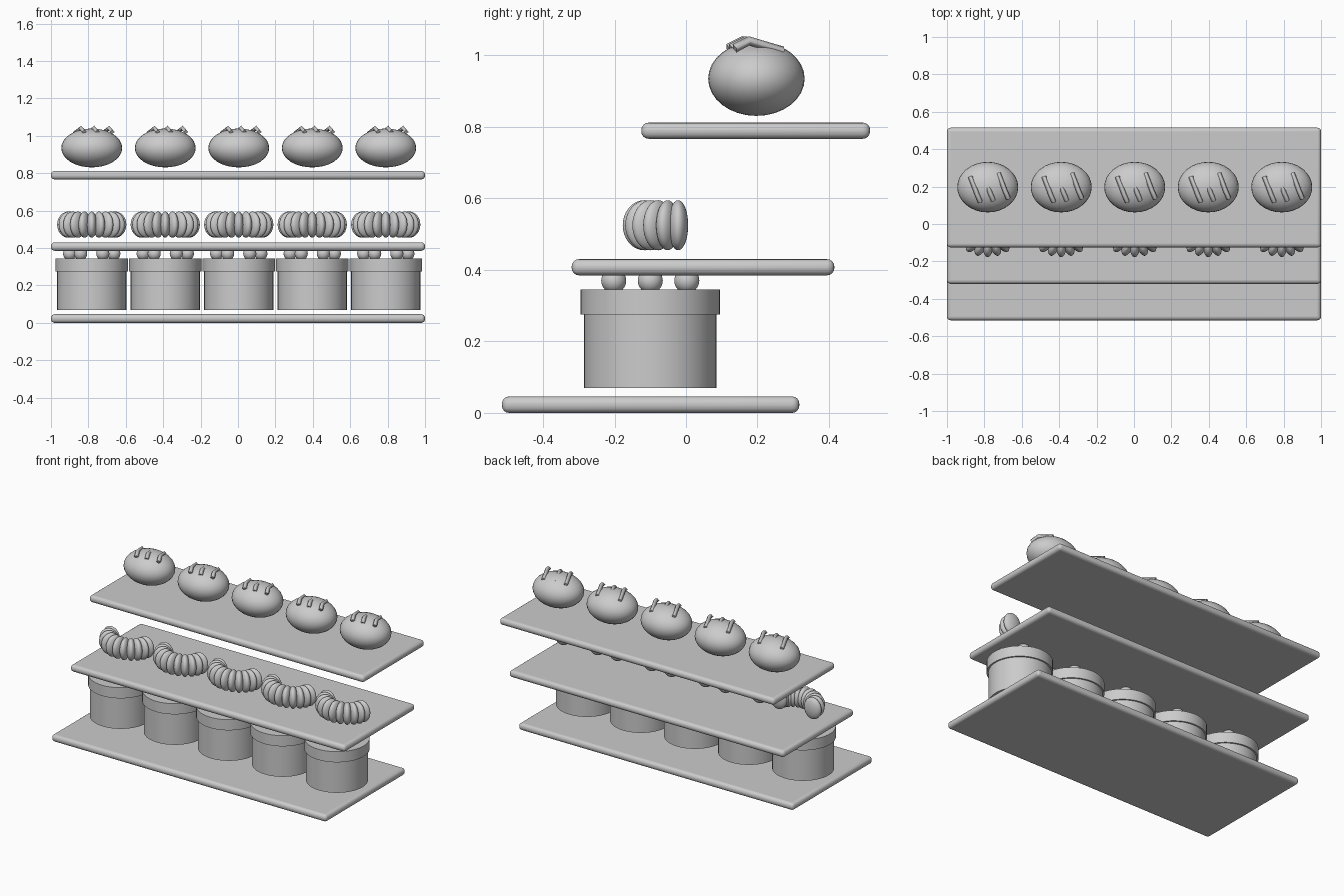
import bpy, math
from mathutils import Vector

cube = bpy.data.objects.get("Cube")
if cube:
    bpy.data.objects.remove(cube)

grey = bpy.data.materials.new("plain grey")
grey.use_nodes = True
grey.diffuse_color = (0.6, 0.6, 0.6, 1)
grey.node_tree.nodes["Principled BSDF"].inputs["Base Color"].default_value = (0.6, 0.6, 0.6, 1)


def finish(name):
    ob = bpy.context.object
    ob.name = name
    ob.data.materials.append(grey)
    bpy.ops.object.shade_smooth_by_angle(angle=math.radians(40))
    return ob


def ball(name, loc, scale, turn=0):
    bpy.ops.mesh.primitive_uv_sphere_add(segments=32, ring_count=16, location=loc,
                                         scale=scale, rotation=(0, 0, turn))
    return finish(name)


def drum(name, loc, radius, height):
    bpy.ops.mesh.primitive_cylinder_add(vertices=48, radius=radius, depth=height, location=loc)
    return finish(name)


def shelf(name, y0, y1, z0, z1):
    bpy.ops.mesh.primitive_cube_add(size=1, location=(0, (y0 + y1) / 2, (z0 + z1) / 2))
    ob = bpy.context.object
    ob.scale = (2, y1 - y0, z1 - z0)
    bpy.ops.object.transform_apply(location=False, rotation=False, scale=True)
    bev = ob.modifiers.new("round", "BEVEL")
    bev.width = 0.02
    bev.segments = 4
    finish(name)


def strip(name, points):
    # bent dough bar with a square section
    curve = bpy.data.curves.new(name, "CURVE")
    curve.dimensions = "3D"
    curve.bevel_depth = 0.013
    curve.bevel_resolution = 0
    curve.use_fill_caps = True
    line = curve.splines.new("POLY")
    line.points.add(len(points) - 1)
    for p, co in zip(line.points, points):
        p.co = (*co, 1)
    curve.materials.append(grey)
    bpy.context.collection.objects.link(bpy.data.objects.new(name, curve))


# Shelves
shelf("bottom_shelf", -0.515, 0.317, 0.0, 0.046)
shelf("middle_shelf", -0.32, 0.415, 0.385, 0.43)
shelf("top_shelf", -0.125, 0.515, 0.767, 0.812)

for i in range(5):
    x = 0.004 + 0.393 * (i - 2)

    # Cake with an overhanging top and a ring of berries
    drum("cake_body", (x, -0.1, 0.173), 0.185, 0.206)
    drum("cake_icing", (x, -0.1, 0.31), 0.195, 0.07)
    for k in range(6):
        a = k * math.pi / 3
        ball("cake_berry", (x + 0.118 * math.cos(a), -0.1 + 0.118 * math.sin(a), 0.37),
             (0.035, 0.035, 0.035))

    # Crescent roll built from flattened lobes along an arc
    for k in range(11):
        a = math.pi * k / 10
        ball("roll_lobe", (x + 0.125 * math.cos(a), -0.022 - 0.095 * math.sin(a), 0.525),
             (0.06, 0.028, 0.07), -a)

    # Round loaf with three slanted strips
    ball("loaf", (x, 0.197, 0.935), (0.163, 0.135, 0.104))
    for dx, dy in ((-0.065, -0.012), (0.005, -0.004), (0.085, 0.006)):
        p = Vector((x + dx, 0.19 + dy, 0))
        strip("loaf_strip", [p + Vector((0.025, -0.06, 1.02)),
                             p + Vector((0.008, -0.02, 1.041)),
                             p + Vector((-0.028, 0.075, 1.012))])
